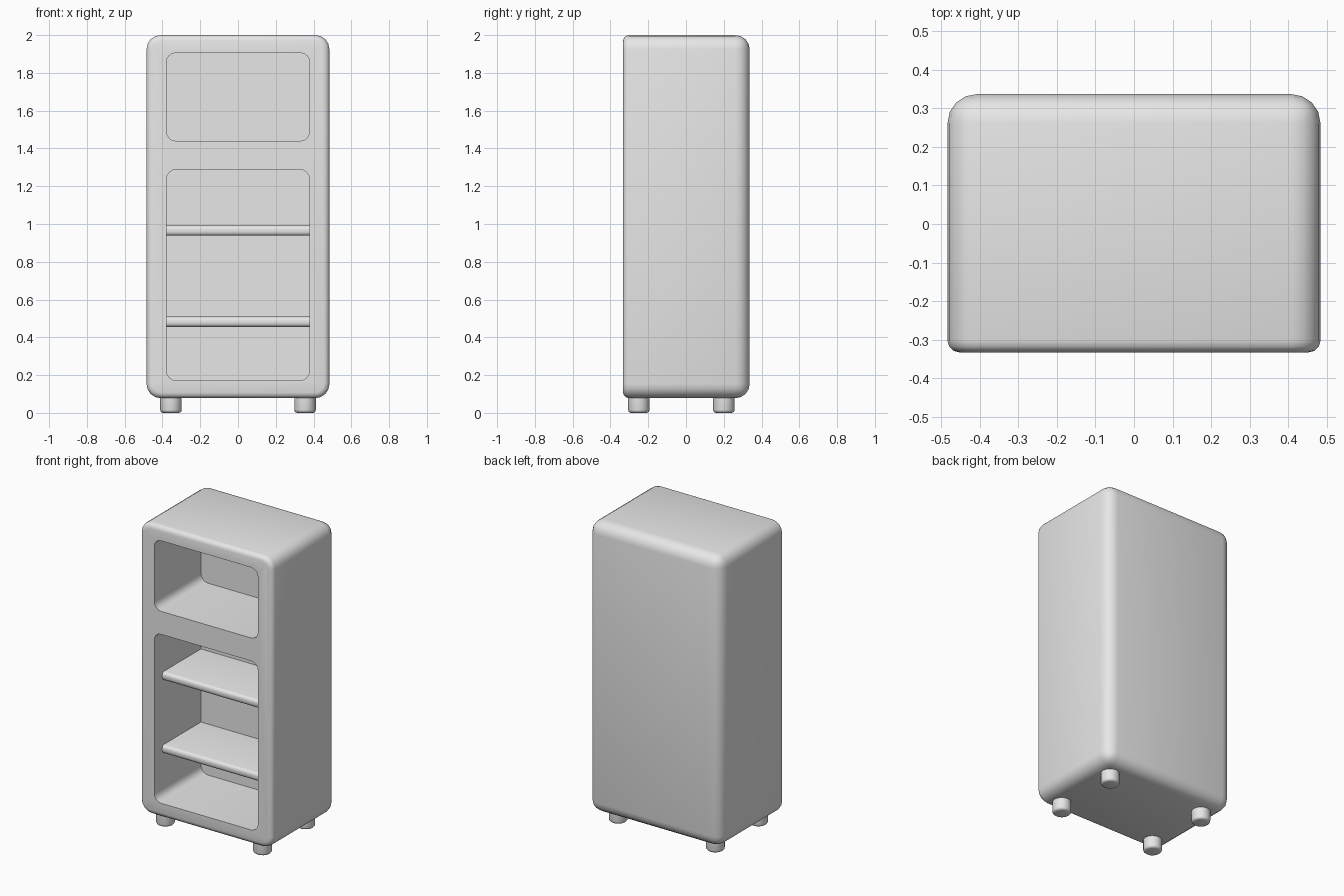
import bpy, bmesh, math
from mathutils import Vector

cube = bpy.data.objects.get("Cube")
if cube:
    bpy.data.objects.remove(cube, do_unlink=True)

grey = bpy.data.materials.new("light_grey")
grey.use_nodes = True
COLOUR = (0.8, 0.8, 0.8, 1)
grey.diffuse_color = COLOUR
grey.node_tree.nodes["Principled BSDF"].inputs["Base Color"].default_value = COLOUR


def box(lo, hi):
    """Bmesh box between two corners."""
    bm = bmesh.new()
    bmesh.ops.create_cube(bm, size=1)
    lo, hi = Vector(lo), Vector(hi)
    for v in bm.verts:
        v.co = (lo + hi) / 2 + v.co * (hi - lo)
    return bm


def round_edges(bm, width, segments, rule):
    """Bevel the edges whose two end points pass the rule."""
    edges = [e for e in bm.edges if rule(*(v.co for v in e.verts))]
    bmesh.ops.bevel(bm, geom=edges, offset=width, segments=segments,
                    profile=0.5, affect='EDGES', clamp_overlap=True)


def finish(bm, name):
    bmesh.ops.recalc_face_normals(bm, faces=bm.faces)
    mesh = bpy.data.meshes.new(name)
    bm.to_mesh(mesh)
    bm.free()
    mesh.materials.append(grey)
    ob = bpy.data.objects.new(name, mesh)
    bpy.context.collection.objects.link(ob)
    return ob


def activate(ob):
    bpy.ops.object.select_all(action='DESELECT')
    ob.select_set(True)
    bpy.context.view_layer.objects.active = ob


def smooth(ob):
    activate(ob)
    bpy.ops.object.shade_smooth_by_angle(angle=math.radians(40))


def along_depth(a, b):
    return abs(a.y - b.y) > 0.2


# Cabinet body: large radius at corners and back, small radius round the front
FRONT, BACK = -0.333, 0.337
bm = box((-0.484, FRONT, 0.078), (0.484, BACK, 2.0))
round_edges(bm, 0.075, 4, lambda a, b: along_depth(a, b) or min(a.y, b.y) > 0)
round_edges(bm, 0.03, 3, lambda a, b: max(a.y, b.y) < FRONT + 0.001)
body = finish(bm, "cabinet_body")

# Two rounded compartments cut into the front
for low, high in ((0.172, 1.288), (1.44, 1.906)):
    bm = box((-0.379, -0.5, low), (0.379, 0.155, high))
    round_edges(bm, 0.05, 4, along_depth)
    cutter = finish(bm, "compartment_cutter")
    cutter.hide_render = True
    activate(body)
    cut = body.modifiers.new("compartment", 'BOOLEAN')
    cut.operation = 'DIFFERENCE'
    cut.solver = 'EXACT'
    cut.object = cutter
    bpy.ops.object.modifier_apply(modifier=cut.name)
    bpy.data.objects.remove(cutter, do_unlink=True)
smooth(body)

# Shelves in the lower compartment, with rounded front edges
for name, low in (("lower_shelf", 0.455), ("upper_shelf", 0.938)):
    bm = box((-0.385, -0.25, low), (0.385, 0.16, low + 0.054))
    round_edges(bm, 0.02, 3, lambda a, b: max(a.y, b.y) < -0.2
                and abs(a.x - b.x) > 0.1)
    smooth(finish(bm, name))

# Four short round feet with softened bottoms
for side, x in (("right", -0.355), ("left", 0.355)):
    for end, y in (("front", -0.25), ("back", 0.2)):
        bm = bmesh.new()
        bmesh.ops.create_cone(bm, cap_ends=True, segments=16, radius1=0.057,
                              radius2=0.057, depth=0.1)
        bmesh.ops.translate(bm, verts=bm.verts, vec=(x, y, 0.05))
        round_edges(bm, 0.016, 3, lambda a, b: max(a.z, b.z) < 0.001)
        smooth(finish(bm, f"{end}_{side}_foot"))
